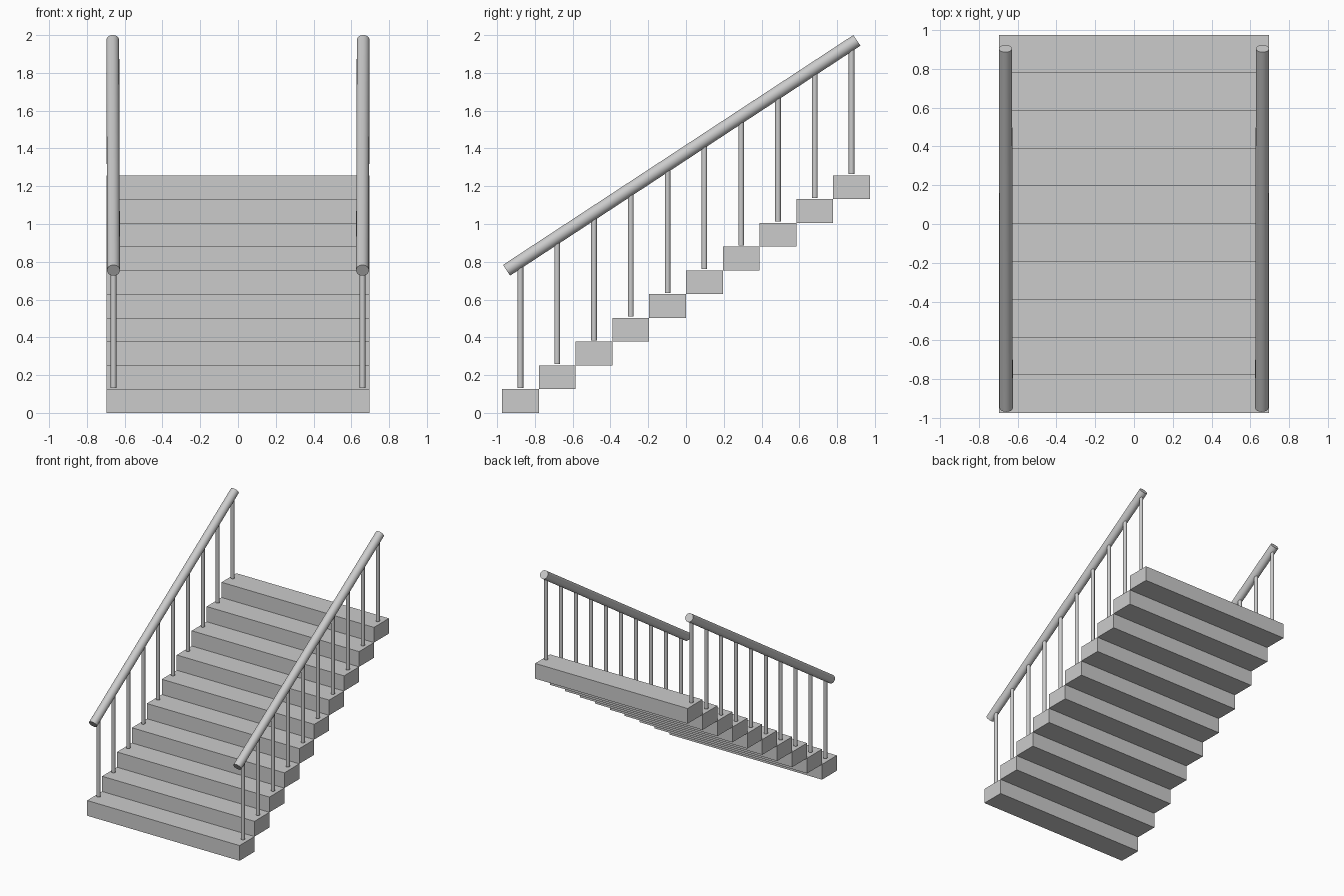
import bpy
from mathutils import Vector

if "Cube" in bpy.data.objects:
    bpy.data.objects.remove(bpy.data.objects["Cube"])

STEPS = 10
WIDTH = 1.392
RUN, RISE = 0.1948, 0.1257
RAIL_LOW = Vector((0.659, -0.95, 0.755))
RAIL_HIGH = Vector((0.663, 0.905, 1.972))


def rod(name, a, b, radius, sides):
    d = b - a
    bpy.ops.mesh.primitive_cylinder_add(vertices=sides, radius=radius, depth=d.length, location=(a + b) / 2)
    ob = bpy.context.object
    ob.name = name
    ob.rotation_euler = d.to_track_quat('Z', 'Y').to_euler()
    bpy.ops.object.shade_smooth_by_angle()
    return ob


def step_y(i):
    return (i - (STEPS - 1) / 2) * RUN


# Solid block treads
for i in range(STEPS):
    bpy.ops.mesh.primitive_cube_add(size=1, location=(0, step_y(i), (i + 0.5) * RISE))
    tread = bpy.context.object
    tread.name = f"step_{i + 1}"
    tread.scale = (WIDTH, RUN, RISE)

# Sloping handrail and upright balusters on both sides
for side, s in (("left", -1), ("right", 1)):
    mirror = Vector((s, 1, 1))
    rod(f"handrail_{side}", RAIL_LOW * mirror, RAIL_HIGH * mirror, 0.034, 32)
    for i in range(STEPS):
        y = step_y(i)
        t = (y - RAIL_LOW.y) / (RAIL_HIGH.y - RAIL_LOW.y)
        p = RAIL_LOW.lerp(RAIL_HIGH, t) * mirror
        foot = Vector((p.x, y, (i + 1) * RISE + 0.007))
        rod(f"baluster_{side}_{i + 1}", foot, p - Vector((0, 0, 0.02)), 0.015, 24)
